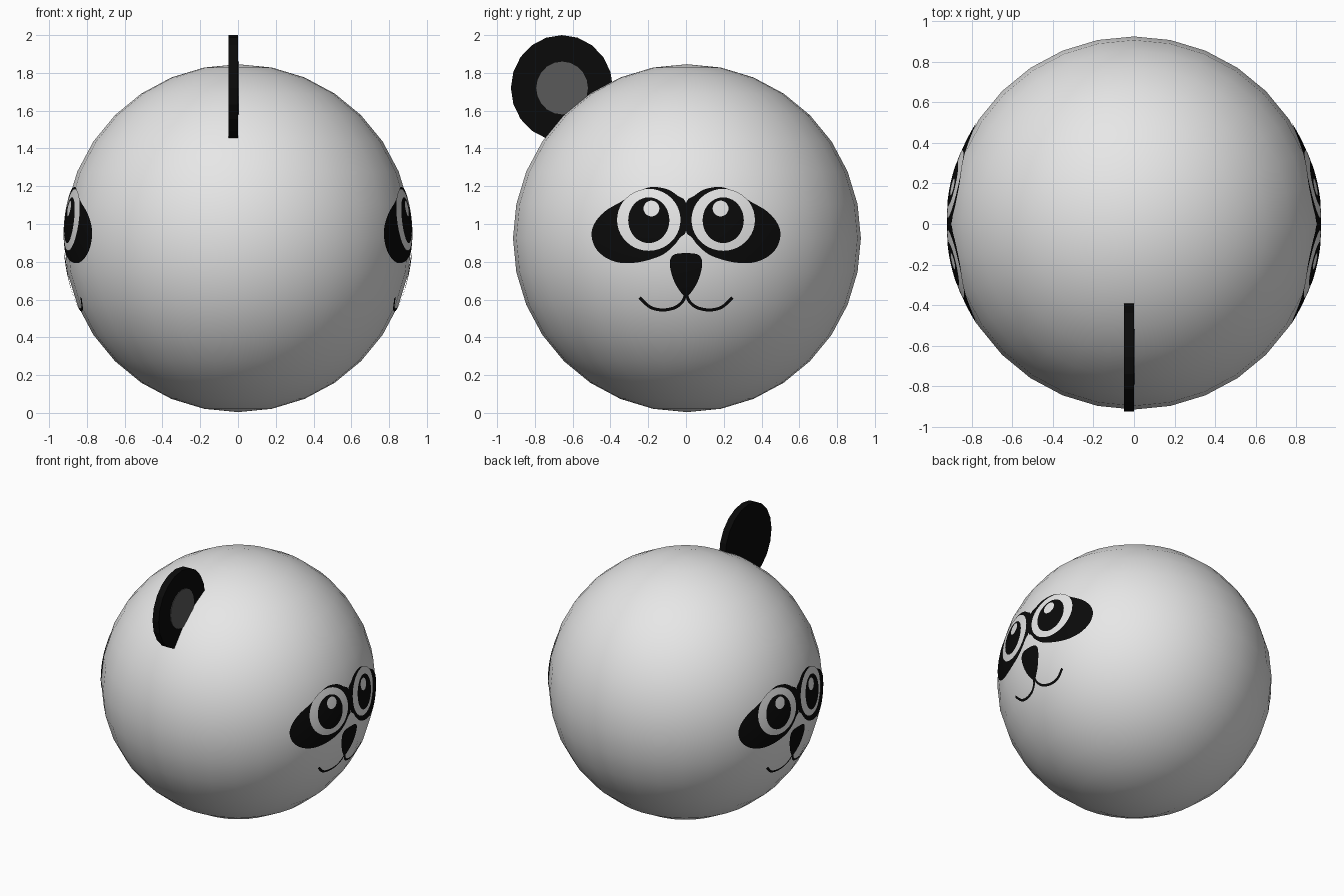
import bpy, bmesh, math
from mathutils import Vector

if "Cube" in bpy.data.objects:
    bpy.data.objects.remove(bpy.data.objects["Cube"])

CENTRE = Vector((0, 0.005, 0.925))
RADIUS = 0.921


def material(name, r, g, b):
    m = bpy.data.materials.new(name)
    m.diffuse_color = (r, g, b, 1)
    m.use_nodes = True
    m.node_tree.nodes["Principled BSDF"].inputs["Base Color"].default_value = m.diffuse_color
    return m


WHITE = material("white", 0.8, 0.8, 0.8)
BLACK = material("black", 0.003, 0.003, 0.003)
GREY = material("dark_grey", 0.1, 0.1, 0.1)


def make_object(name, bm, mat, smooth=True):
    mesh = bpy.data.meshes.new(name)
    for f in bm.faces:
        f.smooth = smooth
    bm.to_mesh(mesh)
    bm.free()
    mesh.materials.append(mat)
    ob = bpy.data.objects.new(name, mesh)
    bpy.context.collection.objects.link(ob)
    return ob


def spline(pts, closed, n=5):
    """Smooth curve through 2D points (Catmull-Rom)."""
    pts = [Vector(p) for p in pts]
    k, out = len(pts), []
    for i in range(k if closed else k - 1):
        get = (lambda j: pts[j % k]) if closed else (lambda j: pts[min(max(j, 0), k - 1)])
        a, b, c, d = get(i - 1), get(i), get(i + 1), get(i + 2)
        for s in range(n):
            t = s / n
            out.append(0.5 * (2 * b + (c - a) * t + (2 * a - 5 * b + 4 * c - d) * t**2
                              + (3 * b - a - 3 * c + d) * t**3))
    return out if closed else out + [pts[-1]]


def ellipse(cy, cz, ry, rz, n=40):
    return [Vector((cy + ry * math.cos(2 * math.pi * i / n),
                    cz + rz * math.sin(2 * math.pi * i / n))) for i in range(n)]


def on_ball(p, lift, side, mirror):
    """Project a (y, z) point sideways onto the ball."""
    y, z = p.x * mirror, p.y
    r = RADIUS + lift
    x = math.sqrt(r * r - (y - CENTRE.y) ** 2 - (z - CENTRE.z) ** 2)
    return Vector((side * x, y, z))


def skin(name, rows, closed, lift, side, mirror, mat):
    """Thin painted shape on the ball, from rows of (y, z) points."""
    bm = bmesh.new()
    vr = [[bm.verts.new(on_ball(p, lift, side, mirror)) for p in row] for row in rows]
    for a, b in zip(vr, vr[1:]):
        n = len(a)
        for i in range(n if closed else n - 1):
            j = (i + 1) % n
            bm.faces.new((a[i], a[j], b[j], b[i]))
    bmesh.ops.remove_doubles(bm, verts=bm.verts, dist=1e-5)
    bm.normal_update()
    for f in bm.faces:
        if f.normal.dot(f.calc_center_median() - CENTRE) < 0:
            f.normal_flip()
    make_object(name, bm, mat)


def filled(name, outline, hub, lift, side, mirror, mat, rings=6):
    hub = Vector(hub)
    rows = [[hub + (p - hub) * (k / rings) for p in outline] for k in range(rings, -1, -1)]
    skin(name, rows, True, lift, side, mirror, mat)


def stroke(name, path, half, lift, side, mirror, mat):
    left, right = [], []
    for i, p in enumerate(path):
        d = (path[min(i + 1, len(path) - 1)] - path[max(i - 1, 0)]).normalized()
        nrm = Vector((-d.y, d.x)) * half
        left.append(p + nrm)
        right.append(p - nrm)
    skin(name, [left, right], False, lift, side, mirror, mat)


# Ball-shaped head
bm = bmesh.new()
bmesh.ops.create_uvsphere(bm, u_segments=32, v_segments=16, radius=RADIUS)
bmesh.ops.translate(bm, verts=bm.verts, vec=CENTRE)
make_object("head", bm, WHITE)

# Face outlines, drawn for one half in (y, z)
patch = spline([(0.0, 1.11), (-0.045, 1.15), (-0.095, 1.182), (-0.165, 1.196), (-0.22, 1.187),
                (-0.275, 1.16), (-0.34, 1.12), (-0.425, 1.07), (-0.48, 1.01), (-0.5, 0.945),
                (-0.48, 0.875), (-0.425, 0.822), (-0.35, 0.795), (-0.27, 0.795),
                (-0.19, 0.812), (-0.12, 0.84), (-0.065, 0.885), (-0.03, 0.93), (0.0, 0.965)], True)
nose = spline([(-0.08, 0.82), (-0.045, 0.843), (0.045, 0.843), (0.08, 0.82), (0.084, 0.77),
               (0.064, 0.7), (0.032, 0.645), (0, 0.615), (-0.032, 0.645), (-0.064, 0.7),
               (-0.084, 0.77)], True)
mouth = spline([(-0.002, 0.63), (-0.018, 0.59), (-0.06, 0.557), (-0.125, 0.545),
                (-0.19, 0.56), (-0.245, 0.61)], False)

# A face on both the right and left sides of the ball
for side, word in ((1, "right"), (-1, "left")):
    for m in (1, -1):
        tag = f"{word}_{'front' if m == 1 else 'rear'}"
        filled(f"eye_patch_{tag}", patch, (-0.2, 1.0), 0.002, side, m, BLACK, 8)
        filled(f"eye_white_{tag}", ellipse(-0.197, 1.022, 0.168, 0.164), (-0.197, 1.022),
               0.004, side, m, WHITE)
        filled(f"pupil_{tag}", ellipse(-0.197, 1.02, 0.109, 0.121), (-0.197, 1.02),
               0.006, side, m, BLACK)
        filled(f"eye_glint_{tag}", ellipse(-0.183, 1.082, 0.042, 0.042, 24), (-0.183, 1.082),
               0.008, side, m, WHITE, 3)
        stroke(f"mouth_{tag}", mouth, 0.008, 0.002, side, m, BLACK)
    filled(f"nose_{word}", nose, (0, 0.75), 0.003, side, 1, BLACK)


# Single round ear standing on the front of the crown
def disc(name, cy, cz, ry, rz, x0, x1, mat, n):
    bm = bmesh.new()
    base = bm.faces.new([bm.verts.new((x0, p.x, p.y)) for p in ellipse(cy, cz, ry, rz, n)])
    ext = bmesh.ops.extrude_face_region(bm, geom=[base])
    vs = [g for g in ext["geom"] if isinstance(g, bmesh.types.BMVert)]
    bmesh.ops.translate(bm, verts=vs, vec=(x1 - x0, 0, 0))
    bmesh.ops.recalc_face_normals(bm, faces=bm.faces)
    make_object(name, bm, mat, False)


disc("ear", -0.657, 1.72, 0.27, 0.28, -0.05, 0.0, BLACK, 20)
disc("inner_ear", -0.656, 1.72, 0.137, 0.14, -0.001, 0.004, GREY, 20)
